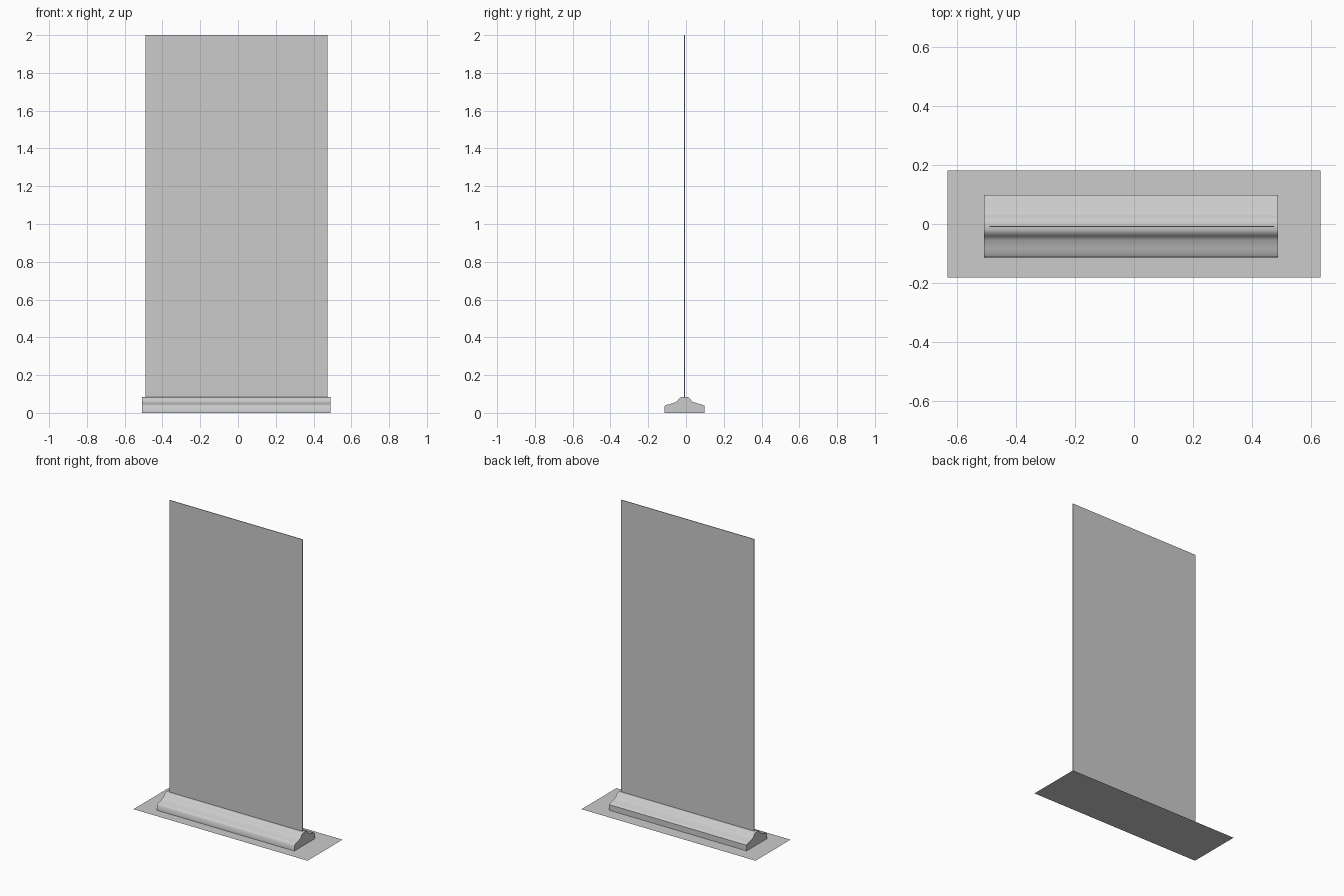
import bpy, bmesh, math

if "Cube" in bpy.data.objects:
    bpy.data.objects.remove(bpy.data.objects["Cube"])


def finish(name, bm, smooth=False):
    bmesh.ops.recalc_face_normals(bm, faces=bm.faces)
    me = bpy.data.meshes.new(name)
    bm.to_mesh(me)
    bm.free()
    ob = bpy.data.objects.new(name, me)
    bpy.context.collection.objects.link(ob)
    if smooth:
        bpy.ops.object.select_all(action='DESELECT')
        ob.select_set(True)
        bpy.context.view_layer.objects.active = ob
        bpy.ops.object.shade_smooth_by_angle(angle=math.radians(50))
    return ob


def extrude_x(name, profile, x0, x1, smooth=False):
    """Extrude a closed (y, z) profile along x."""
    bm = bmesh.new()
    face = bm.faces.new([bm.verts.new((x0, y, z)) for y, z in profile])
    ext = bmesh.ops.extrude_face_region(bm, geom=[face])
    verts = [g for g in ext["geom"] if isinstance(g, bmesh.types.BMVert)]
    bmesh.ops.translate(bm, verts=verts, vec=(x1 - x0, 0, 0))
    return finish(name, bm, smooth)


# Flat floor sheet under the stand
bm = bmesh.new()
bm.faces.new([bm.verts.new((x, y, 0)) for x, y in
              ((-.632, -.181), (.632, -.181), (.632, .181), (-.632, .181))])
finish("floor_sheet", bm)

# Cassette base: low flared housing with a raised rounded ridge
base_profile = [
    (-.114, 0.0), (-.114, .035), (-.107, .042), (-.085, .046), (-.055, .057),
    (-.045, .063), (-.039, .073), (-.030, .081), (-.020, .085),
    (.004, .085), (.014, .081), (.023, .073), (.029, .063), (.039, .057),
    (.069, .048), (.092, .042), (.098, .037), (.098, 0.0)]
extrude_x("cassette_base", base_profile, -.509, .489, smooth=True)

# Thin upright banner panel rising from the ridge
extrude_x("banner_panel",
          [(-.010, .075), (-.006, .075), (-.006, 2.0), (-.010, 2.0)],
          -.491, .475)
